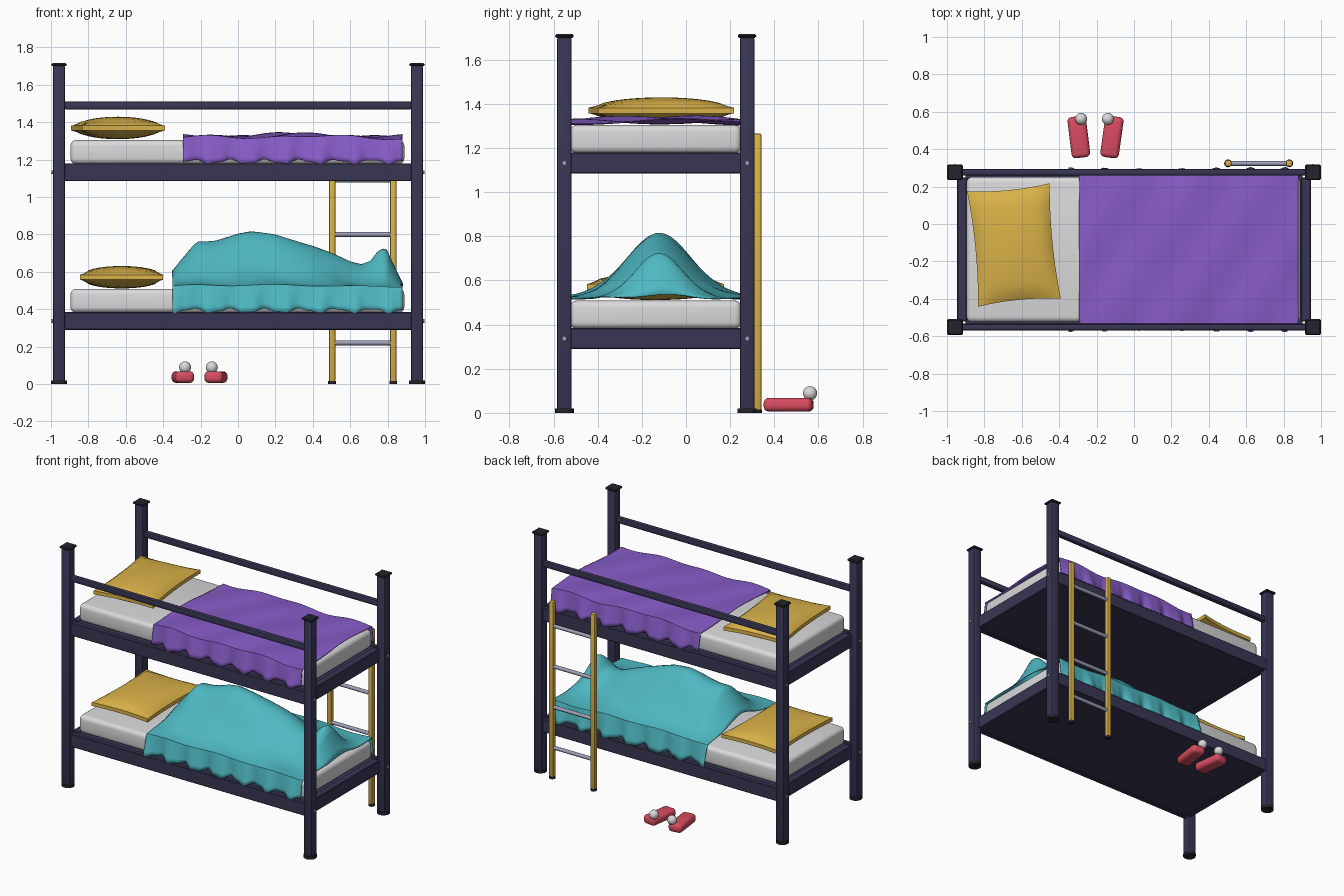
import bpy, bmesh, math
from mathutils import Vector

if "Cube" in bpy.data.objects:
    bpy.data.objects.remove(bpy.data.objects["Cube"])


def material(name, r, g, b):
    lin = [((c / 255 + 0.055) / 1.055) ** 2.4 for c in (r, g, b)]
    m = bpy.data.materials.new(name)
    m.diffuse_color = (*lin, 1)
    m.use_nodes = True
    m.node_tree.nodes["Principled BSDF"].inputs["Base Color"].default_value = m.diffuse_color
    return m


NAVY = material("navy_metal", 56, 54, 84)
BLACK = material("black_plastic", 36, 36, 46)
GOLD = material("gold_yellow", 218, 178, 72)
WHITE = material("mattress_white", 218, 218, 220)
PURPLE = material("purple_cloth", 135, 92, 200)
TEAL = material("teal_cloth", 78, 184, 194)
RED = material("slipper_red", 216, 76, 96)
STEEL = material("steel_grey", 158, 161, 184)

YC = -0.137          # centre line of the bed
YH = 0.414           # half distance between front and back posts
XP = 0.957           # post position
DECKS = {"lower": 0.29, "upper": 1.085}


def finish(name, bm, mat, smooth=35):
    bmesh.ops.recalc_face_normals(bm, faces=bm.faces)
    mesh = bpy.data.meshes.new(name)
    bm.to_mesh(mesh)
    bm.free()
    ob = bpy.data.objects.new(name, mesh)
    bpy.context.collection.objects.link(ob)
    mesh.materials.append(mat)
    bpy.ops.object.select_all(action='DESELECT')
    ob.select_set(True)
    bpy.context.view_layer.objects.active = ob
    bpy.ops.object.shade_smooth_by_angle(angle=math.radians(smooth))
    return ob


def box(name, mat, loc, size, bevel=0.0, segments=2, turn=0.0):
    bm = bmesh.new()
    bmesh.ops.create_cube(bm, size=1)
    bmesh.ops.scale(bm, vec=size, verts=bm.verts)
    if bevel:
        bmesh.ops.bevel(bm, geom=bm.edges[:], offset=bevel, segments=segments,
                        profile=0.5, affect='EDGES')
    ob = finish(name, bm, mat)
    ob.location = loc
    ob.rotation_euler.z = turn
    return ob


def rod(name, mat, loc, radius, length, axis='Z', sides=16):
    bm = bmesh.new()
    bmesh.ops.create_cone(bm, cap_ends=True, segments=sides, radius1=radius,
                          radius2=radius, depth=length)
    ob = finish(name, bm, mat)
    ob.location = loc
    if axis == 'X':
        ob.rotation_euler.y = math.pi / 2
    return ob


def ball(name, mat, loc, radius):
    bm = bmesh.new()
    bmesh.ops.create_uvsphere(bm, u_segments=20, v_segments=12, radius=radius)
    finish(name, bm, mat, 60).location = loc


def pillow(name, loc, turn):
    # thin rim, bulging middle, edges pulled in between the corners
    bm = bmesh.new()
    bmesh.ops.create_cube(bm, size=2)
    bmesh.ops.subdivide_edges(bm, edges=bm.edges[:], cuts=13, use_grid_fill=True)
    for v in bm.verts:
        u, w, h = v.co
        bulge = max(0, (1 - u * u) * (1 - w * w)) ** 0.5
        v.co = (0.222 * u * (1 - 0.07 * (1 - w * w)),
                0.31 * w * (1 - 0.05 * (1 - u * u)),
                h * (0.013 + 0.047 * bulge))
    ob = finish(name, bm, GOLD, 50)
    ob.location = loc
    ob.rotation_euler.z = turn


def blanket(name, mat, x0, x1, height, hem):
    # sheet over the mattress: a top and two wavy hanging sides
    nx, ny, nd = 72, 36, 5
    half = 0.394
    bm = bmesh.new()
    rows = []
    for i in range(nx + 1):
        x = x0 + (x1 - x0) * i / nx
        wave = math.sin(33 * x) + 0.35 * math.sin(71 * x + 1)
        row = []
        for j in range(-nd, ny + nd + 1):
            t = min(max(j, 0), ny) / ny * 2 - 1
            drop = max(-j, j - ny, 0) / nd
            side = 1 if t > 0 else -1
            y = t * half + side * drop * (0.025 + 0.015 * wave)
            top = height(x, t * half)
            row.append(bm.verts.new(
                (x, YC + y, top + (hem + 0.01 - 0.01 * wave - top) * drop)))
        rows.append(row)
    for a, b in zip(rows, rows[1:]):
        for k in range(len(a) - 1):
            bm.faces.new((a[k], b[k], b[k + 1], a[k + 1]))
    ob = finish(name, bm, mat, 50)
    mod = ob.modifiers.new("thickness", 'SOLIDIFY')
    mod.thickness = 0.005
    mod.offset = 0


# posts with caps, feet and bolts
for sx, xn in ((-1, "head"), (1, "foot")):
    for sy, yn in ((-1, "front"), (1, "back")):
        x, y, tag = sx * XP, YC + sy * YH, f"{xn}_{yn}"
        box("post_" + tag, NAVY, (x, y, 0.857), (0.066, 0.066, 1.69), 0.01)
        box("post_cap_" + tag, BLACK, (x, y, 1.707), (0.084, 0.084, 0.016), 0.006, 1)
        rod("post_foot_" + tag, BLACK, (x, y, 0.01), 0.043, 0.02)
        for deck, z in DECKS.items():
            rod(f"bolt_{deck}_{tag}", STEEL, (x + sx * 0.034, y, z + 0.047),
                0.011, 0.012, 'X', 10)

# bed decks: side rails, end rails, base board and mattress
for deck, z in DECKS.items():
    for sy, yn in ((-1, "front"), (1, "back")):
        box(f"{deck}_rail_{yn}", NAVY, (0, YC + sy * YH, z + 0.047), (1.86, 0.036, 0.094), 0.004, 1)
    for sx, xn in ((-1, "head"), (1, "foot")):
        box(f"{deck}_rail_{xn}", NAVY, (sx * 0.92, YC, z + 0.047), (0.052, 0.77, 0.094), 0.004, 1)
    box(f"{deck}_base_board", NAVY, (0, YC, z + 0.047), (1.80, 0.80, 0.085))
    box(f"{deck}_mattress", WHITE, (-0.003, YC, z + 0.155), (1.785, 0.776, 0.128), 0.03, 4)

# guard rails on the upper bed
for sy, yn in ((-1, "front"), (1, "back")):
    box("guard_rail_" + yn, NAVY, (0, YC + sy * YH, 1.49), (1.86, 0.034, 0.042), 0.008)

# pillows
pillow("lower_pillow", (-0.622, -0.138, 0.571), 0)
pillow("upper_pillow", (-0.642, -0.112, 1.369), math.radians(5.5))


# upper blanket lies nearly flat with soft wrinkles
def flat_height(x, y):
    return (1.322 + 0.008 * math.sin(9 * x + 5 * y - 1.2)
            + 0.005 * math.sin(17 * x - 11 * y)
            + 0.010 * math.exp(-((x - 0.27) / 0.2) ** 2) - 0.006 * (y / 0.39) ** 4)


blanket("upper_blanket", PURPLE, -0.295, 0.88, flat_height, 1.178)

# lower blanket covers a sleeping body with raised feet
RIDGE = [(-0.35, .60), (-0.27, .70), (-0.22, .76), (-0.12, .768), (0, .80),
         (0.07, .81), (0.2, .797), (0.3, .77), (0.4, .737), (0.5, .695),
         (0.6, .65), (0.66, .638), (0.71, .66), (0.75, .715), (0.79, .73),
         (0.83, .64), (0.88, .535)]


def body_height(x, y):
    ridge = RIDGE[-1][1]
    for (a, ha), (b, hb) in zip(RIDGE, RIDGE[1:]):
        if x <= b:
            ridge = ha + (hb - ha) * (x - a) / (b - a)
            break
    width = 0.215 if x < 0.5 else 0.215 - 0.07 * min(1, (x - 0.5) / 0.25)
    return (0.52 + (ridge - 0.52) * math.exp(-((y - 0.015) / width) ** 2)
            + 0.004 * math.sin(14 * x + 19 * y))


blanket("lower_blanket", TEAL, -0.35, 0.88, body_height, 0.382)

# ladder on the back
LX, LY = (0.503, 0.83), 0.324
for i, x in enumerate(LX):
    box(f"ladder_stile_{i + 1}", GOLD, (x, LY, 0.638), (0.034, 0.034, 1.256), 0.008)
    rod(f"ladder_foot_{i + 1}", BLACK, (x, LY, 0.008), 0.021, 0.016)
for i in range(4):
    rod(f"ladder_rung_{i + 1}", STEEL, (sum(LX) / 2, LY, 0.22 + 0.29 * i),
        0.013, LX[1] - LX[0], 'X', 12)

# slippers with pompoms
for tag, x, px, turn in (("left", -0.295, -0.283, 7), ("right", -0.118, -0.14, -8)):
    box("slipper_" + tag, RED, (x, 0.465, 0.037), (0.1, 0.222, 0.062), 0.024, 4,
        math.radians(turn))
    ball("pompom_" + tag, WHITE, (px, 0.562, 0.089), 0.032)
